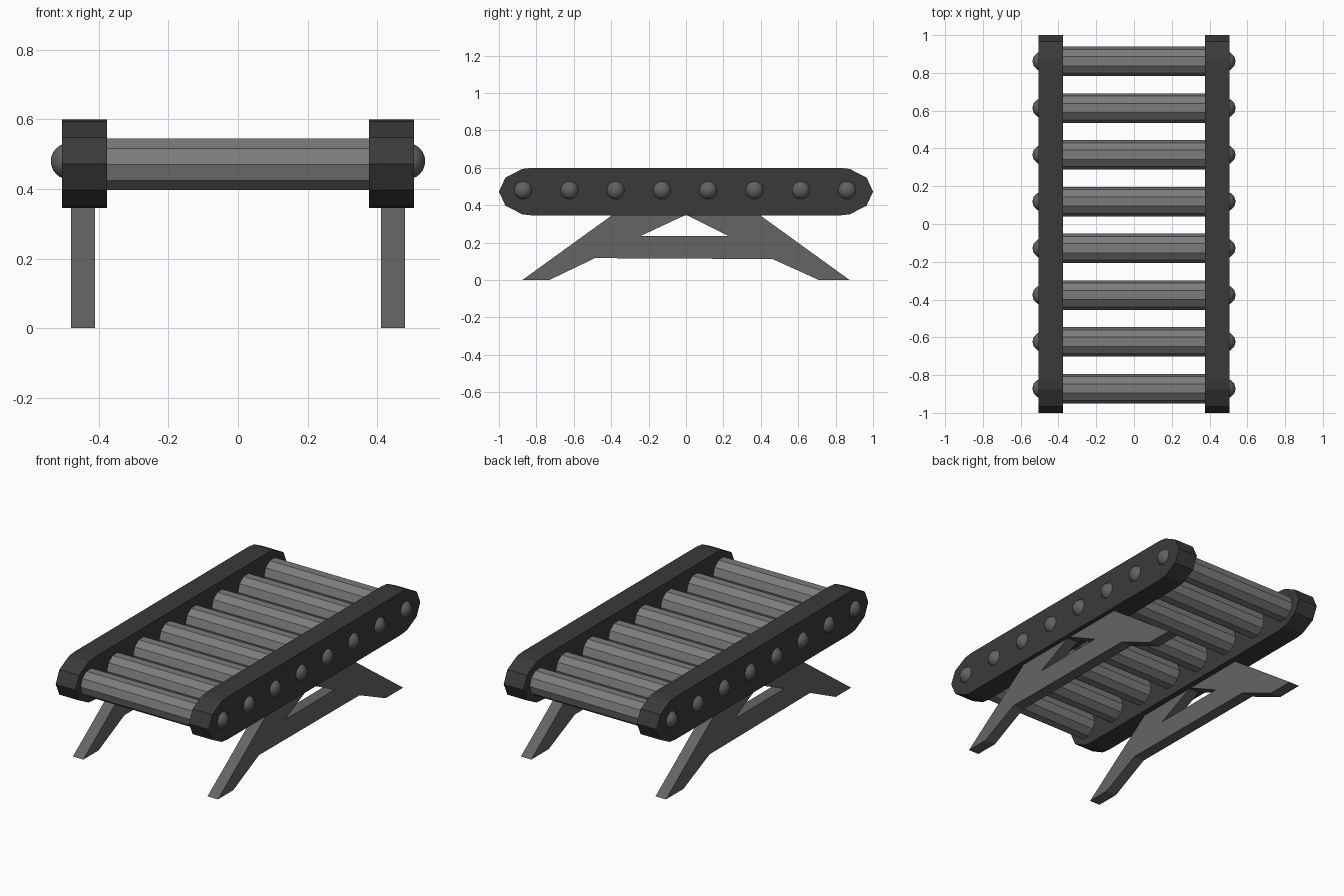
import bpy, bmesh
from math import sin, cos, radians, pi
from mathutils import Matrix

if "Cube" in bpy.data.objects:
    bpy.data.objects.remove(bpy.data.objects["Cube"])


def material(name, r, g, b):
    m = bpy.data.materials.new(name)
    m.diffuse_color = (r, g, b, 1)
    m.use_nodes = True
    m.node_tree.nodes["Principled BSDF"].inputs["Base Color"].default_value = m.diffuse_color
    return m


RAIL = material("dark_frame", 0.042, 0.042, 0.042)
LEG = material("leg_metal", 0.135, 0.125, 0.125)
ROLLER = material("roller_metal", 0.2, 0.2, 0.2)
BOLT = material("bolt_metal", 0.12, 0.12, 0.12)


def finish(name, bm, mat):
    bmesh.ops.recalc_face_normals(bm, faces=bm.faces)
    me = bpy.data.meshes.new(name)
    bm.to_mesh(me)
    bm.free()
    me.materials.append(mat)
    ob = bpy.data.objects.new(name, me)
    bpy.context.collection.objects.link(ob)
    return ob


def mirror_x(ob):
    ob.modifiers.new("mirror", 'MIRROR').use_mirror_merge = False
    return ob


def extruded_profile(name, pts, x0, x1, mat):
    """Extrude a (y, z) outline from x0 to x1."""
    bm = bmesh.new()
    face = bm.faces.new([bm.verts.new((x0, y, z)) for y, z in pts])
    out = bmesh.ops.extrude_face_region(bm, geom=[face])
    moved = [v for v in out["geom"] if isinstance(v, bmesh.types.BMVert)]
    bmesh.ops.translate(bm, verts=moved, vec=(x1 - x0, 0, 0))
    return mirror_x(finish(name, bm, mat))


# Side rails with rounded faceted ends
angles = [-90, -72, -36, 0, 36, 72, 90]
arc = [(0.82 + 0.18 * cos(radians(a)), 0.4725 + 0.1275 * sin(radians(a))) for a in angles]
rail = arc + [(-y, z) for y, z in reversed(arc)]
extruded_profile("side_rails", rail, 0.376, 0.506, RAIL)

# A-frame legs, the triangular window closed at the top by the rail
leg = [(-0.875, 0), (-0.73, 0), (-0.487, 0.117), (0.463, 0.112), (0.71, 0), (0.875, 0),
       (0.395, 0.347), (0.004, 0.347), (0.227, 0.235), (-0.243, 0.235), (-0.004, 0.347),
       (-0.395, 0.347)]
extruded_profile("legs", leg, 0.411, 0.48, LEG)

# Ten-sided rollers and the domed bolts at their ends
for i in range(8):
    y = -0.871 + 0.2475 * i
    bm = bmesh.new()
    bmesh.ops.create_cone(bm, cap_ends=True, segments=10, radius1=0.078, radius2=0.078, depth=0.77)
    ring = sorted(bm.verts, key=lambda v: -v.co.y)
    # turn so that a corner points along y
    if abs(ring[0].co.y - 0.078) > 1e-4:
        bmesh.ops.rotate(bm, verts=bm.verts, matrix=Matrix.Rotation(pi / 10, 3, 'Z'))
    bmesh.ops.rotate(bm, verts=bm.verts, matrix=Matrix.Rotation(pi / 2, 3, 'Y'))
    bmesh.ops.translate(bm, verts=bm.verts, vec=(0, y, 0.471))
    finish(f"roller_{i + 1}", bm, ROLLER)

    bm = bmesh.new()
    bmesh.ops.create_uvsphere(bm, u_segments=12, v_segments=12, radius=0.052)
    bmesh.ops.translate(bm, verts=bm.verts, vec=(0.486, y, 0.48))
    for f in bm.faces:
        f.smooth = True
    mirror_x(finish(f"bolts_{i + 1}", bm, BOLT))
